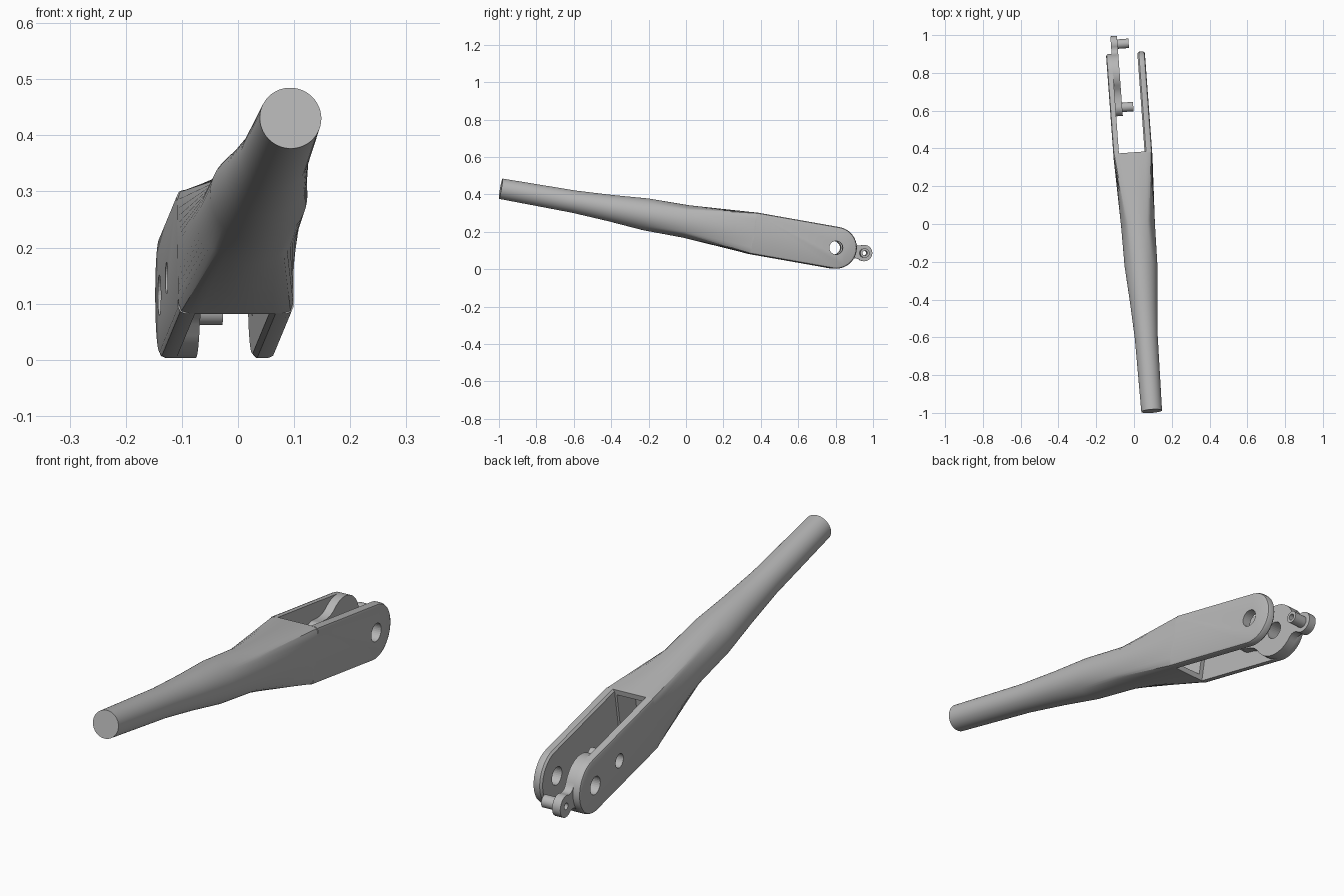
import bpy, bmesh, math
from mathutils import Matrix, Vector

if "Cube" in bpy.data.objects:
    bpy.data.objects.remove(bpy.data.objects["Cube"])

# Arm frame: origin at the pivot hole, x across, t forward along the arm, z up
FRAME = (Matrix.Translation((-0.0375, 0.795, 0.115))
         @ Matrix.Rotation(math.radians(4.2), 4, 'Z')
         @ Matrix.Rotation(math.radians(-10), 4, 'X'))
R, HALF_W, SLOT_T = 0.112, 0.103, 0.447

grey = bpy.data.materials.new("light_grey")
grey.diffuse_color = (0.47, 0.47, 0.47, 1)
grey.use_nodes = True
grey.node_tree.nodes["Principled BSDF"].inputs["Base Color"].default_value = grey.diffuse_color


def loft(name, rings):
    """Skin closed rings of (x, t, z) points and cap both ends."""
    bm = bmesh.new()
    rows = [[bm.verts.new((x, -t, z)) for x, t, z in ring] for ring in rings]
    n = len(rows[0])
    for a, b in zip(rows, rows[1:]):
        for i in range(n):
            j = (i + 1) % n
            bm.faces.new((a[i], a[j], b[j], b[i]))
    bm.faces.new(rows[0])
    bm.faces.new(rows[-1])
    bmesh.ops.recalc_face_normals(bm, faces=bm.faces)
    mesh = bpy.data.meshes.new(name)
    bm.to_mesh(mesh)
    bm.free()
    mesh.materials.append(grey)
    ob = bpy.data.objects.new(name, mesh)
    ob.matrix_world = FRAME
    bpy.context.collection.objects.link(ob)
    return ob


def arc(t, r, a0, a1, n):
    """Arc in the side plane as (t, z) points, angles in degrees."""
    angles = [math.radians(a0 + (a1 - a0) * i / n) for i in range(n + 1)]
    return [(t + r * math.cos(a), r * math.sin(a)) for a in angles]


def cylinder(name, t, r, x0, x1):
    circle = arc(t, r, 0, 360, 32)[:-1]
    return loft(name, [[(x, p, z) for p, z in circle] for x in (x0, x1)])


def cut(ob, cutter):
    mod = ob.modifiers.new("cut", 'BOOLEAN')
    mod.operation, mod.solver, mod.object = 'DIFFERENCE', 'EXACT', cutter
    cutter.hide_render = True
    cutter.hide_set(True)


def section(t, w, h, p, n=64):
    """Superellipse section: p = 2 is round, a high p is a rounded rectangle."""
    ring = []
    for i in range(n):
        a = 2 * math.pi * (i + 0.5) / n
        c, s = math.cos(a), math.sin(a)
        r = (abs(c / w) ** p + abs(s / h) ** p) ** (-1 / p)
        ring.append((r * c, t, r * s))
    return ring


# Round shaft that flares into the rectangular root of the fork
shaft = loft("shaft", [section(*s) for s in (
    (1.818, 0.055, 0.055, 2), (1.42, 0.061, 0.060, 2), (1.22, 0.073, 0.071, 2),
    (1.03, 0.087, 0.086, 2), (0.81, 0.090, 0.088, 2),
    (0.453, HALF_W, R, 14), (SLOT_T - 0.004, HALF_W, R, 14))])

# Tapered pocket in the end wall of the slot
pocket = loft("pocket_cutter", [
    [(sx * w, t, sz * h) for sx, sz in ((1, 1), (-1, 1), (-1, -1), (1, -1))]
    for t, w, h in ((0.40, 0.058, 0.102), (0.55, 0.045, 0.06))])
cut(shaft, pocket)


# Fork prongs: plates with a round end and softened rims
def prong(name, x_out, x_in, b_in):
    s = 1 if x_in > x_out else -1
    b = 0.012
    rings = []
    for x, inset in ((x_out, b), (x_out + s * b * 0.3, b * 0.3), (x_out + s * b, 0),
                     (x_in - s * max(b_in, 0.002), 0), (x_in, b_in)):
        r = R - inset
        pts = [(SLOT_T, r)] + arc(0, r, 90, 270, 32) + [(SLOT_T, -r)]
        rings.append([(x, t, z) for t, z in pts])
    return loft(name, rings)


left = prong("left_prong", -HALF_W, -0.073, 0)
right = prong("right_prong", HALF_W, 0.063, 0.008)

# Lever plate on the left prong: hub, short arm and rear eyelet
EYE_T, ARM_T = -0.163, 0.178
upper = (arc(EYE_T, 0.044, 180, 55, 14) + [(-0.122, 0.035), (-0.110, 0.040)]
         + arc(0, R, 153, 50, 18) + [(0.090, 0.068), (0.110, 0.055), (0.140, 0.047)]
         + arc(ARM_T, 0.045, 95, 0, 12))
outline = upper + [(t, -z) for t, z in reversed(upper[1:-1])]
lever = loft("lever", [[(x, t, z) for t, z in outline] for x in (-0.073, -0.038)])

# Pivot hole, arm bush hole and eyelet hole
pivot = cylinder("pivot_cutter", 0, 0.036, -0.2, 0.2)
bush = cylinder("bush_cutter", ARM_T, 0.028, -0.2, -0.073)
for ob in (left, right, lever):
    cut(ob, pivot)
cut(left, bush)

# Hollow pins pointing into the fork
parts = [shaft, left, right, lever]
for name, t in (("arm_pin", ARM_T), ("eyelet_pin", EYE_T)):
    bore = cylinder(name + "_cutter", t, 0.013, -0.15, 0.1)
    pin = cylinder(name, t, 0.025, -0.039, 0.021)
    cut(pin, bore)
    cut(lever, bore)
    parts.append(pin)

# Smooth shading with sharp edges kept
bpy.ops.object.select_all(action='DESELECT')
for ob in parts:
    ob.select_set(True)
bpy.context.view_layer.objects.active = shaft
bpy.ops.object.shade_smooth_by_angle(angle=math.radians(30))
